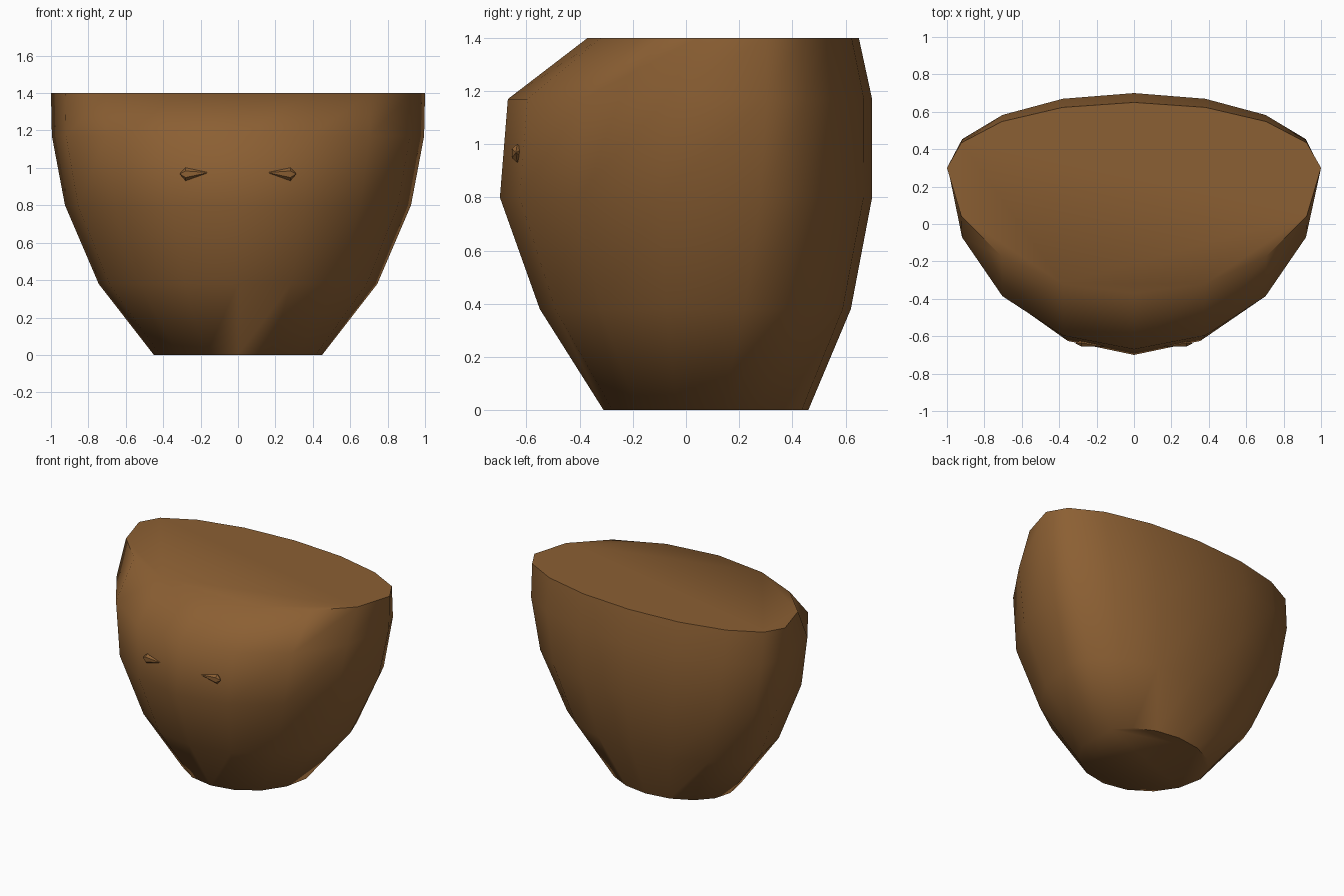
import bpy
import bmesh
import math

cube = bpy.data.objects.get("Cube")
if cube:
    bpy.data.objects.remove(cube, do_unlink=True)

brown = bpy.data.materials.new("brown")
brown.use_nodes = True
COLOUR = (0.26, 0.115, 0.033, 1)
brown.diffuse_color = COLOUR
brown.node_tree.nodes["Principled BSDF"].inputs["Base Color"].default_value = COLOUR


def finish(bm, name, angle):
    """Turn a bmesh into a shaded object."""
    bmesh.ops.recalc_face_normals(bm, faces=bm.faces)
    mesh = bpy.data.meshes.new(name)
    bm.to_mesh(mesh)
    bm.free()
    mesh.materials.append(brown)
    obj = bpy.data.objects.new(name, mesh)
    bpy.context.collection.objects.link(obj)
    bpy.ops.object.select_all(action='DESELECT')
    obj.select_set(True)
    bpy.context.view_layer.objects.active = obj
    bpy.ops.object.shade_smooth_by_angle(angle=math.radians(angle))
    return obj


def bridge(bm, a, b):
    for i in range(len(a)):
        j = (i + 1) % len(a)
        bm.faces.new((a[i], a[j], b[j], b[i]))


# Body: rings of height, half width, widest y, front y, back y
SIDES = 16
RINGS = [
    (0.0, 0.45, 0.135, -0.31, 0.46),
    (0.38, 0.745, 0.22, -0.55, 0.62),
    (0.80, 0.925, 0.28, -0.70, 0.70),
    (1.17, 0.995, 0.30, -0.67, 0.70),
    (1.40, 1.0, 0.30, -0.37, 0.65),
]
bm = bmesh.new()
loops = []
for z, width, mid, front, back in RINGS:
    loop = []
    for i in range(SIDES):
        a = math.tau * i / SIDES
        s = math.sin(a)
        depth = back - mid if s > 0 else mid - front
        loop.append(bm.verts.new((width * math.cos(a), mid + depth * s, z)))
    loops.append(loop)
for lower, upper in zip(loops, loops[1:]):
    bridge(bm, lower, upper)
bm.faces.new(loops[0])
bm.faces.new(loops[-1])
finish(bm, "body", 58)

# Small pointed studs on the front, tapering toward the middle
for side, name in ((1, "left_stud"), (-1, "right_stud")):
    bm = bmesh.new()
    ring = []
    for i in range(6):
        a = math.tau * i / 6 + math.pi / 6
        ring.append(bm.verts.new((side * 0.28, -0.635 + 0.023 * math.cos(a),
                                  0.966 + 0.035 * math.sin(a))))
    outer = bm.verts.new((side * 0.312, -0.64, 0.968))
    inner = bm.verts.new((side * 0.157, -0.657, 0.975))
    for i in range(6):
        for tip in (outer, inner):
            bm.faces.new((ring[i], ring[(i + 1) % 6], tip))
    finish(bm, name, 30)
